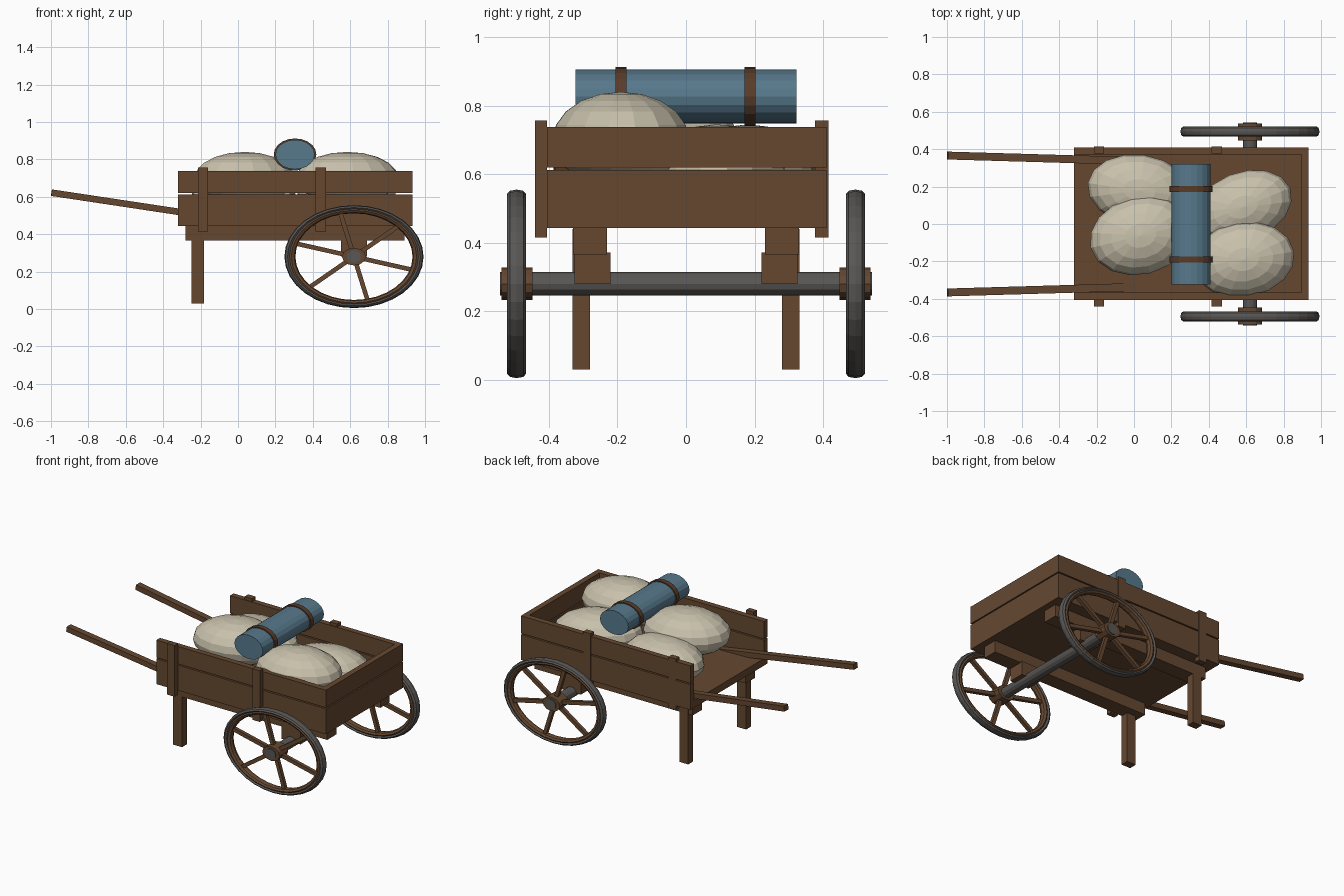
import bpy
from math import pi, cos, sin, radians
from mathutils import Vector

if "Cube" in bpy.data.objects:
    bpy.data.objects.remove(bpy.data.objects["Cube"])


def material(name, rgb):
    m = bpy.data.materials.new(name)
    m.diffuse_color = (*rgb, 1)
    m.use_nodes = True
    m.node_tree.nodes["Principled BSDF"].inputs["Base Color"].default_value = m.diffuse_color
    return m


WOOD = material("wood", (0.13, 0.064, 0.03))
IRON = material("iron", (0.1, 0.095, 0.09))
CLOTH = material("sackcloth", (0.58, 0.53, 0.41))
BLUE = material("blue_cloth", (0.095, 0.19, 0.26))
LEATHER = material("leather", (0.1, 0.045, 0.022))


def finish(name, mat):
    o = bpy.context.object
    o.name = name
    o.data.materials.append(mat)
    return o


def box(name, x, y, z, mat=WOOD):
    """Box from (min, max) ranges."""
    bpy.ops.mesh.primitive_cube_add(size=1, location=[(r[0] + r[1]) / 2 for r in (x, y, z)])
    o = finish(name, mat)
    o.scale = [r[1] - r[0] for r in (x, y, z)]
    return o


def beam(name, a, b, width, height):
    """Square bar between two points."""
    a, b = Vector(a), Vector(b)
    bpy.ops.mesh.primitive_cube_add(size=1, location=(a + b) / 2)
    o = finish(name, WOOD)
    o.rotation_euler = (b - a).to_track_quat('X', 'Z').to_euler()
    o.scale = ((b - a).length, width, height)
    return o


def drum(name, x, z, y, rx, rz, sides, mat):
    """Oval cylinder lying along y."""
    bpy.ops.mesh.primitive_cylinder_add(vertices=sides, radius=1, depth=1,
                                        location=(x, (y[0] + y[1]) / 2, z), rotation=(pi / 2, 0, 0))
    o = finish(name, mat)
    o.scale = (rx, rz, y[1] - y[0])
    return o


def hoop(name, c, major, minor, half_y, mat):
    """Oval wheel ring in the xz plane."""
    bpy.ops.mesh.primitive_torus_add(major_radius=major, minor_radius=minor, major_segments=32,
                                     minor_segments=8, location=c, rotation=(pi / 2, 0, 0))
    o = finish(name, mat)
    o.scale = (RX, RZ, half_y / minor)
    return o


# Wheels and axle
RX, RZ = 0.372, 0.275
WX, WZ = 0.62, 0.28
drum("axle", WX, WZ, (-0.543, 0.543), 0.038, 0.034, 12, IRON)
for s in (-1, 1):
    c = (WX, s * 0.494, WZ)
    hoop("iron_tyre", c, 0.955, 0.045, 0.0275, IRON)
    hoop("wheel_rim", c, 0.90, 0.058, 0.025, WOOD)
    drum("wheel_hub", WX, WZ, sorted((s * 0.447, s * 0.538)), 0.064, 0.047, 12, WOOD)
    for i in range(6):
        t = radians(43 + 60 * i)
        d = Vector((RX * cos(t), 0, RZ * sin(t)))
        beam("spoke", Vector(c) + d * 0.1, Vector(c) + d * 0.88, 0.024, 0.024)

# Bed, boards and tailboard (handle end stays open)
X0, X1, Y0, Y1 = -0.32, 0.933, -0.405, 0.41
box("floor", (X0, X1), (Y0, Y1), (0.443, 0.49))
for z in ((0.49, 0.612), (0.62, 0.737)):
    box("side_board", (X0, X1), (Y0, Y0 + 0.038), z)
    box("side_board", (X0, X1), (Y1 - 0.038, Y1), z)
    box("end_board", (X1 - 0.038, X1), (Y0 + 0.038, Y1 - 0.038), z)
for x in (-0.215, 0.415):
    box("stake", (x, x + 0.055), (-0.441, -0.405), (0.415, 0.757))
    box("stake", (x, x + 0.055), (0.376, 0.415), (0.415, 0.757))

# Chassis, legs and handles
for s in (-1, 1):
    box("chassis_rail", (-0.28, 0.89), sorted((s * 0.23, s * 0.33)), (0.365, 0.443))
    box("axle_block", (0.55, 0.69), sorted((s * 0.22, s * 0.325)), (0.28, 0.372))
    box("leg", (-0.248, -0.182), sorted((s * 0.28, s * 0.331)), (0.03, 0.44))
    beam("handle", (-0.997, s * 0.366, 0.622), (0.0, s * 0.337, 0.472), 0.042, 0.035)

# Sacks: two low ones behind, two higher ones in front
for x, y, z, a, b, turn in ((0.03, 0.18, 0.615, 0.28, 0.19, -8), (0.035, -0.062, 0.70, 0.275, 0.208, 14),
                            (0.58, 0.09, 0.615, 0.275, 0.185, 22), (0.585, -0.19, 0.70, 0.275, 0.2, 9)):
    bpy.ops.mesh.primitive_uv_sphere_add(segments=16, ring_count=10, radius=1,
                                         location=(x, y, z), rotation=(0, 0, radians(turn)))
    finish("sack", CLOTH).scale = (a, b, 0.14 if z > 0.65 else 0.13)

# Bedroll with straps
drum("bedroll", 0.305, 0.826, (-0.323, 0.322), 0.105, 0.079, 20, BLUE)
for y in (-0.19, 0.187):
    drum("bedroll_strap", 0.305, 0.826, (y - 0.016, y + 0.016), 0.114, 0.086, 20, LEATHER)
